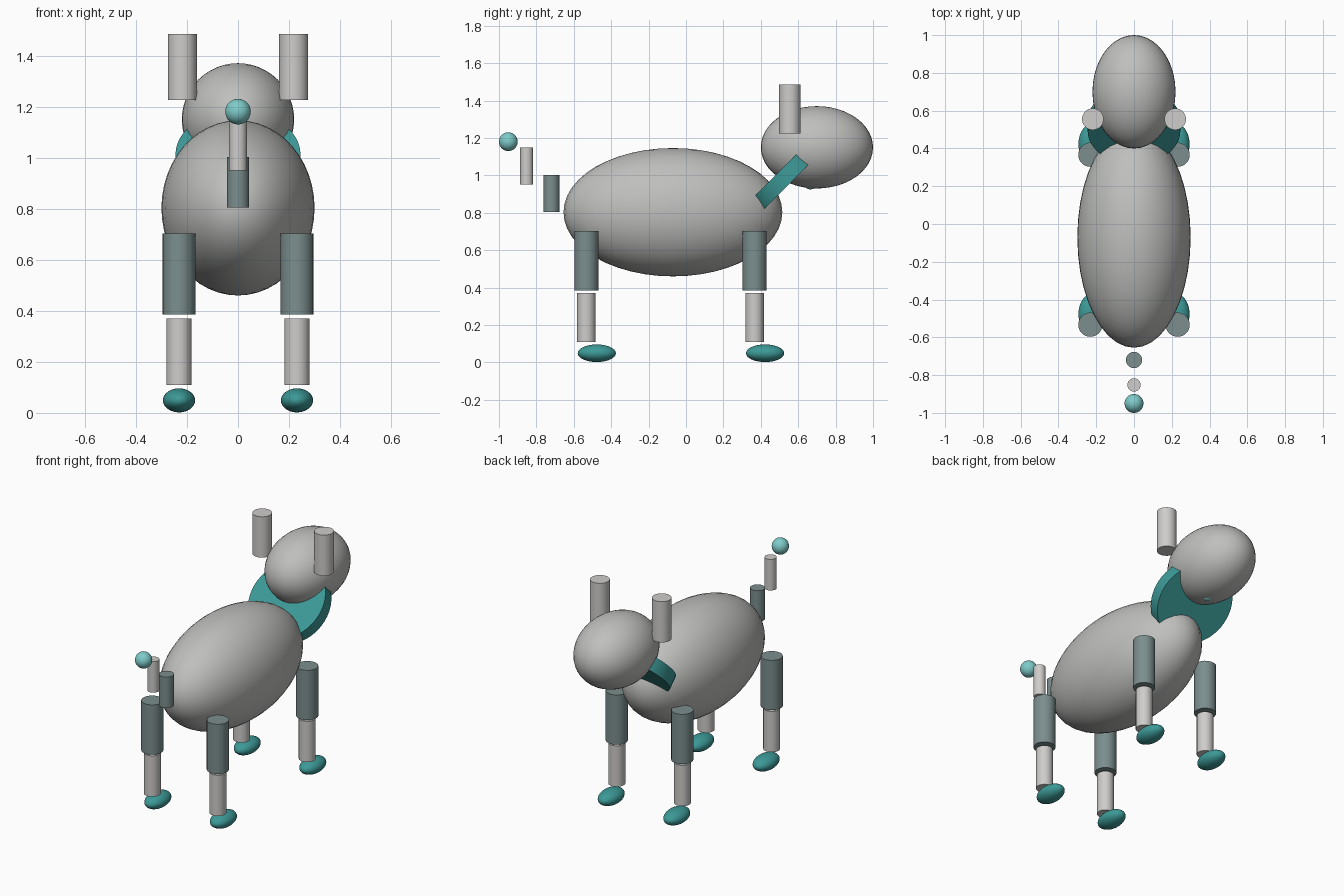
import bpy, math

if "Cube" in bpy.data.objects:
    bpy.data.objects.remove(bpy.data.objects["Cube"])

def material(name, rgb):
    m = bpy.data.materials.new(name)
    m.diffuse_color = (*rgb, 1)
    m.use_nodes = True
    m.node_tree.nodes["Principled BSDF"].inputs["Base Color"].default_value = m.diffuse_color
    return m

GREY = material("body_grey", (0.52, 0.52, 0.51))
PALE = material("pale_grey", (0.62, 0.61, 0.60))
SLATE = material("slate_grey", (0.20, 0.27, 0.27))
TEAL = material("teal", (0.045, 0.32, 0.31))
AQUA = material("light_aqua", (0.21, 0.60, 0.59))

def finish(name, mat):
    ob = bpy.context.object
    ob.name = name
    ob.data.materials.append(mat)
    bpy.ops.object.shade_smooth_by_angle(angle=math.radians(35))
    return ob

def ellipsoid(name, mat, centre, radii):
    bpy.ops.mesh.primitive_uv_sphere_add(segments=40, ring_count=24, radius=1, location=centre)
    bpy.context.object.scale = radii
    bpy.ops.object.transform_apply(location=False, rotation=False, scale=True)
    return finish(name, mat)

def post(name, mat, x, y, r, z0, z1):
    bpy.ops.mesh.primitive_cylinder_add(vertices=32, radius=r, depth=z1 - z0,
                                        location=(x, y, (z0 + z1) / 2))
    return finish(name, mat)

# Body and head
ellipsoid("body", GREY, (0, -0.07, 0.803), (0.30, 0.585, 0.343))
ellipsoid("head", GREY, (0, 0.70, 1.15), (0.22, 0.30, 0.22))

# Tilted collar disc and the small tag under the chin
bpy.ops.mesh.primitive_cylinder_add(vertices=48, radius=0.245, depth=0.085,
                                    location=(0, 0.52, 0.982),
                                    rotation=(math.radians(45), 0, 0))
finish("collar", TEAL)
ellipsoid("collar_tag", AQUA, (0, 0.665, 0.962), (0.037, 0.037, 0.037))

# Ears and legs, left and right
for side, sx in (("left", -1), ("right", 1)):
    post(f"{side}_ear", PALE, sx * 0.218, 0.555, 0.057, 1.225, 1.485)
    for end, y in (("head_end", 0.367), ("tail_end", -0.533)):
        x = sx * 0.231
        post(f"{side}_{end}_upper_leg", SLATE, x, y, 0.064, 0.385, 0.702)
        post(f"{side}_{end}_lower_leg", PALE, x, y, 0.049, 0.11, 0.37)
        ellipsoid(f"{side}_{end}_foot", TEAL, (x, y + 0.056, 0.049), (0.063, 0.102, 0.047))

# Tail in two floating pieces with a ball tip
post("tail_base", SLATE, 0, -0.72, 0.043, 0.805, 1.003)
post("tail_middle", PALE, 0, -0.852, 0.035, 0.95, 1.148)
ellipsoid("tail_tip", AQUA, (0, -0.95, 1.18), (0.05, 0.05, 0.05))
